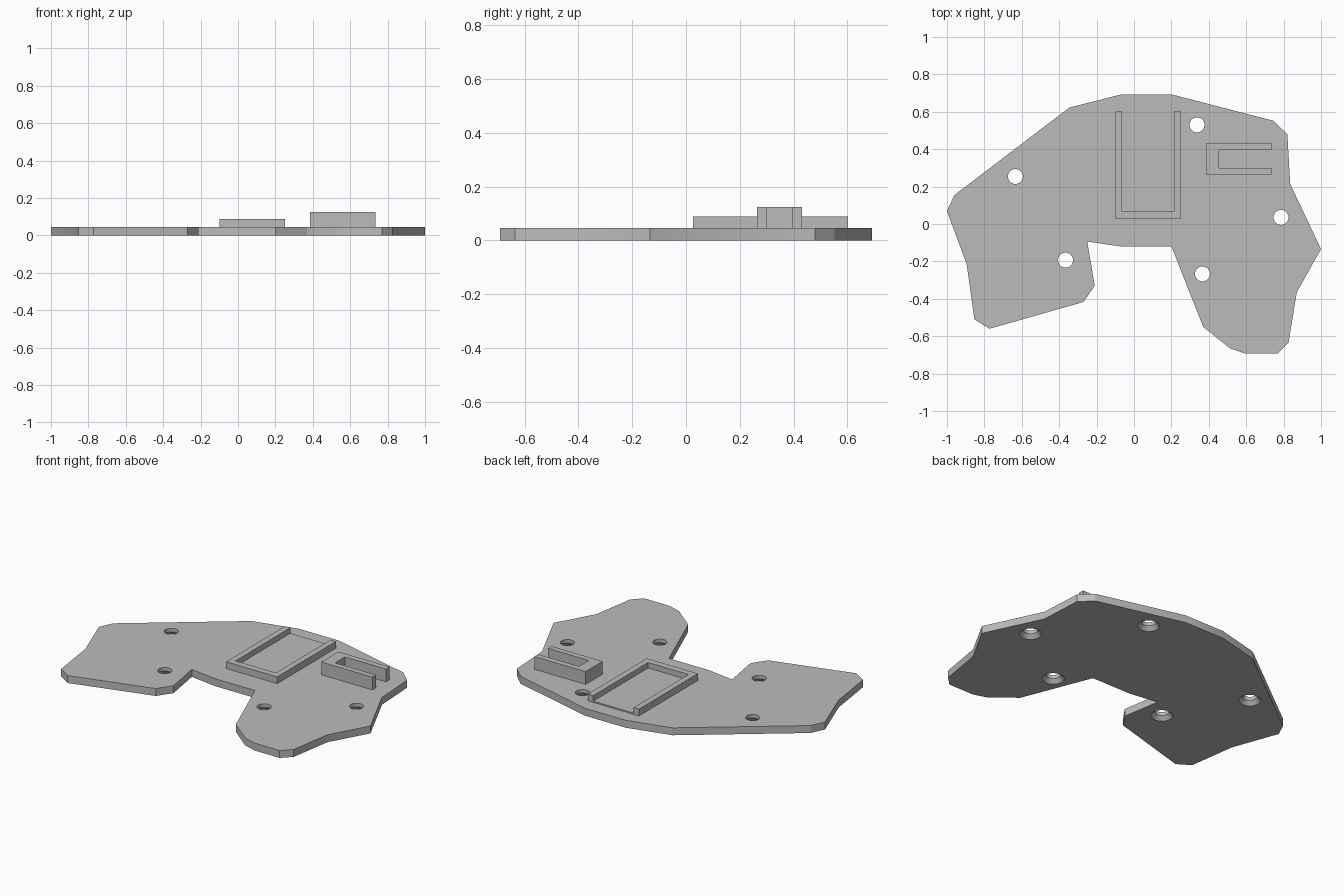
import bpy
import bmesh

PLATE_TOP, TRAY_FLOOR, TRAY_TOP, CLIP_TOP = 0.046, 0.054, 0.088, 0.125

cube = bpy.data.objects.get("Cube")
if cube:
    bpy.data.objects.remove(cube, do_unlink=True)

grey = bpy.data.materials.new("plain_grey")
grey.use_nodes = True
GREY = (0.5, 0.5, 0.5, 1)
grey.diffuse_color = GREY
grey.node_tree.nodes["Principled BSDF"].inputs["Base Color"].default_value = GREY


def make_object(name, bm):
    bmesh.ops.recalc_face_normals(bm, faces=bm.faces)
    mesh = bpy.data.meshes.new(name)
    bm.to_mesh(mesh)
    bm.free()
    mesh.materials.append(grey)
    obj = bpy.data.objects.new(name, mesh)
    bpy.context.collection.objects.link(obj)
    return obj


def extrude_outline(name, outline, bottom, top):
    """Raise a flat outline into a solid slab."""
    bm = bmesh.new()
    face = bm.faces.new([bm.verts.new((x, y, bottom)) for x, y in outline])
    raised = bmesh.ops.extrude_face_region(bm, geom=[face], use_keep_orig=True)
    verts = [g for g in raised["geom"] if isinstance(g, bmesh.types.BMVert)]
    bmesh.ops.translate(bm, verts=verts, vec=(0, 0, top - bottom))
    return make_object(name, bm)


def u_outline(x0, x1, y0, y1, ix0, ix1, iy0):
    """Frame outline open on its +y side."""
    return [(x0, y0), (x1, y0), (x1, y1), (ix1, y1),
            (ix1, iy0), (ix0, iy0), (ix0, y1), (x0, y1)]


# Base plate
plate = extrude_outline("base_plate", [
    (-0.07, 0.692), (0.205, 0.692), (0.745, 0.552), (0.82, 0.48),
    (0.835, 0.214), (1, -0.134), (0.87, -0.366), (0.826, -0.636),
    (0.77, -0.692), (0.595, -0.692), (0.515, -0.666), (0.37, -0.55),
    (0.2, -0.12), (-0.07, -0.12), (-0.25, -0.094), (-0.21, -0.33),
    (-0.27, -0.417), (-0.773, -0.56), (-0.853, -0.51), (-0.895, -0.214),
    (-1, 0.07), (-0.96, 0.155), (-0.345, 0.623)], 0, PLATE_TOP)

# Screw holes, countersunk from below
HOLES = [(-0.634, 0.254), (0.337, 0.53), (0.786, 0.035),
         (-0.366, -0.193), (0.366, -0.267)]
SIDES = 32
bm = bmesh.new()
for hx, hy in HOLES:
    rings = []
    for radius, z in ((0.08, -0.02), (0.04, 0.024), (0.04, 0.1)):
        ring = bmesh.ops.create_circle(bm, segments=SIDES, radius=radius)["verts"]
        bmesh.ops.translate(bm, verts=ring, vec=(hx, hy, z))
        rings.append(ring)
    for low, high in zip(rings, rings[1:]):
        for i in range(SIDES):
            j = (i + 1) % SIDES
            bm.faces.new((low[i], low[j], high[j], high[i]))
    bm.faces.new(rings[0])
    bm.faces.new(rings[-1])
cutter = make_object("hole_cutter", bm)
cutter.hide_render = True
cut = plate.modifiers.new("screw_holes", "BOOLEAN")
cut.operation = "DIFFERENCE"
cut.solver = "EXACT"
cut.object = cutter
bpy.context.view_layer.objects.active = plate
plate.select_set(True)
bpy.ops.object.modifier_apply(modifier=cut.name)
bpy.data.objects.remove(cutter, do_unlink=True)
bpy.ops.object.shade_smooth_by_angle(angle=0.4)

# Board tray: raised frame open at the back, with a thin floor
extrude_outline("tray_frame", u_outline(-0.1, 0.25, 0.026, 0.602, -0.063, 0.213, 0.066),
                PLATE_TOP, TRAY_TOP)
extrude_outline("tray_floor", [(-0.063, 0.066), (0.213, 0.066), (0.213, 0.602), (-0.063, 0.602)],
                PLATE_TOP, TRAY_FLOOR)

# Battery clip: the same frame turned so it opens to the left side
clip = [(y, x) for x, y in u_outline(0.264, 0.431, 0.385, 0.735, 0.299, 0.395, 0.455)]
extrude_outline("clip_holder", clip, PLATE_TOP, CLIP_TOP)
